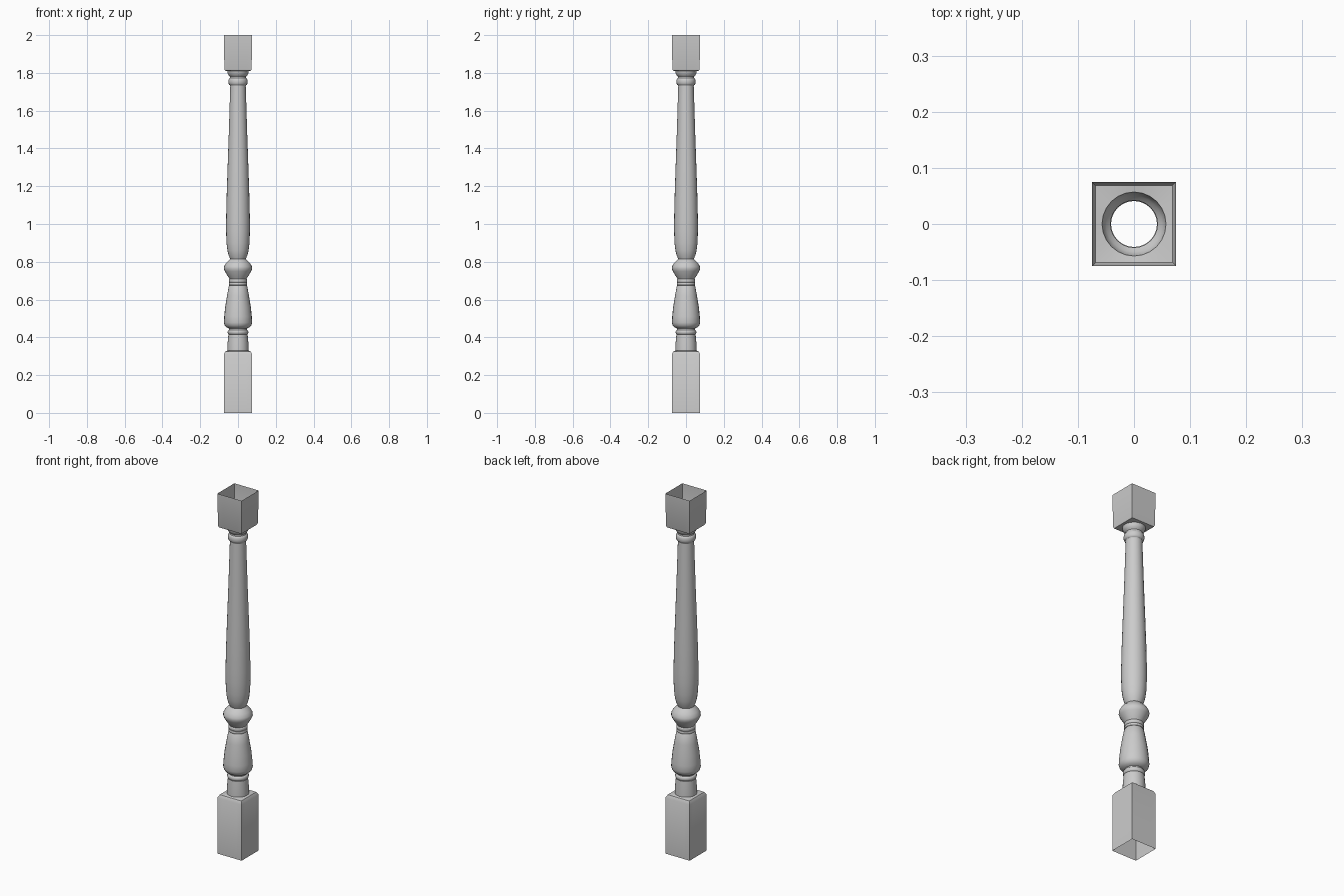
import bpy
import bmesh
from math import cos, sin, pi, radians

SEGMENTS = 24

default_cube = bpy.data.objects.get("Cube")
if default_cube:
    bpy.data.objects.remove(default_cube, do_unlink=True)

grey = bpy.data.materials.new("plain grey")
grey.use_nodes = True
grey.diffuse_color = (0.6, 0.6, 0.6, 1)
grey.node_tree.nodes["Principled BSDF"].inputs["Base Color"].default_value = grey.diffuse_color


def round_ring(radius, angle):
    return radius * cos(angle), radius * sin(angle)


def square_ring(radius, angle):
    # Project the circle outwards onto a square of the same half width
    x, y = cos(angle), sin(angle)
    scale = radius / max(abs(x), abs(y))
    return x * scale, y * scale


def loft(name, sections):
    """Skin an open tube through (ring function, radius, height) sections."""
    bm = bmesh.new()
    previous = None
    for ring, radius, height in sections:
        current = []
        for i in range(SEGMENTS):
            x, y = ring(radius, 2 * pi * i / SEGMENTS)
            current.append(bm.verts.new((x, y, height)))
        if previous:
            for i in range(SEGMENTS):
                j = (i + 1) % SEGMENTS
                bm.faces.new((previous[i], previous[j], current[j], current[i]))
        previous = current
    mesh = bpy.data.meshes.new(name)
    bm.to_mesh(mesh)
    bm.free()
    mesh.materials.append(grey)
    part = bpy.data.objects.new(name, mesh)
    bpy.context.collection.objects.link(part)
    bpy.context.view_layer.objects.active = part
    bpy.ops.object.select_all(action="DESELECT")
    part.select_set(True)
    bpy.ops.object.shade_smooth_by_angle(angle=radians(35))
    return part


def turned(name, profile):
    return loft(name, [(round_ring, r, z) for r, z in profile])


def bead(radius, low, high, depth):
    """Half-round moulding bulging out by depth from the given radius."""
    steps = 6
    return [(radius + depth * sin(pi * i / steps),
             (low + high) / 2 - (high - low) / 2 * cos(pi * i / steps))
            for i in range(steps + 1)]


# Square blocks, open at their outer ends
loft("lower_block", [
    (square_ring, 0.075, 0), (square_ring, 0.075, 0.31),
    (square_ring, 0.066, 0.326), (round_ring, 0.056, 0.33)])
loft("upper_block", [
    (round_ring, 0.057, 1.81), (square_ring, 0.069, 1.812),
    (square_ring, 0.072, 1.82), (square_ring, 0.075, 2)])

# Collar and bead under the vase
turned("lower_collar", [(0.056, 0.33), (0.055, 0.37), (0.051, 0.415)]
       + bead(0.047, 0.415, 0.44, 0.008) + [(0.047, 0.447)])

# Vase with its neck beads
turned("vase", [
    (0.047, 0.447), (0.06, 0.452), (0.07, 0.463), (0.075, 0.478),
    (0.073, 0.51), (0.068, 0.56), (0.058, 0.62), (0.049, 0.67)]
    + bead(0.045, 0.675, 0.69, 0.004) + bead(0.045, 0.69, 0.71, 0.004))

# Rounded knob
turned("knob", [
    (0.045, 0.71), (0.053, 0.722), (0.07, 0.75), (0.075, 0.763),
    (0.074, 0.775), (0.064, 0.793), (0.051, 0.806), (0.041, 0.815)])

# Long tapered shaft
turned("shaft", [
    (0.041, 0.815), (0.05, 0.835), (0.056, 0.86), (0.061, 0.9),
    (0.063, 0.96), (0.063, 1.02), (0.06, 1.15), (0.055, 1.3),
    (0.048, 1.5), (0.041, 1.73)])

# Upper bead and flare into the block
turned("upper_collar", [(0.041, 1.73)]
       + bead(0.043, 1.735, 1.773, 0.008)
       + [(0.042, 1.78), (0.05, 1.788), (0.055, 1.798), (0.057, 1.81)])
